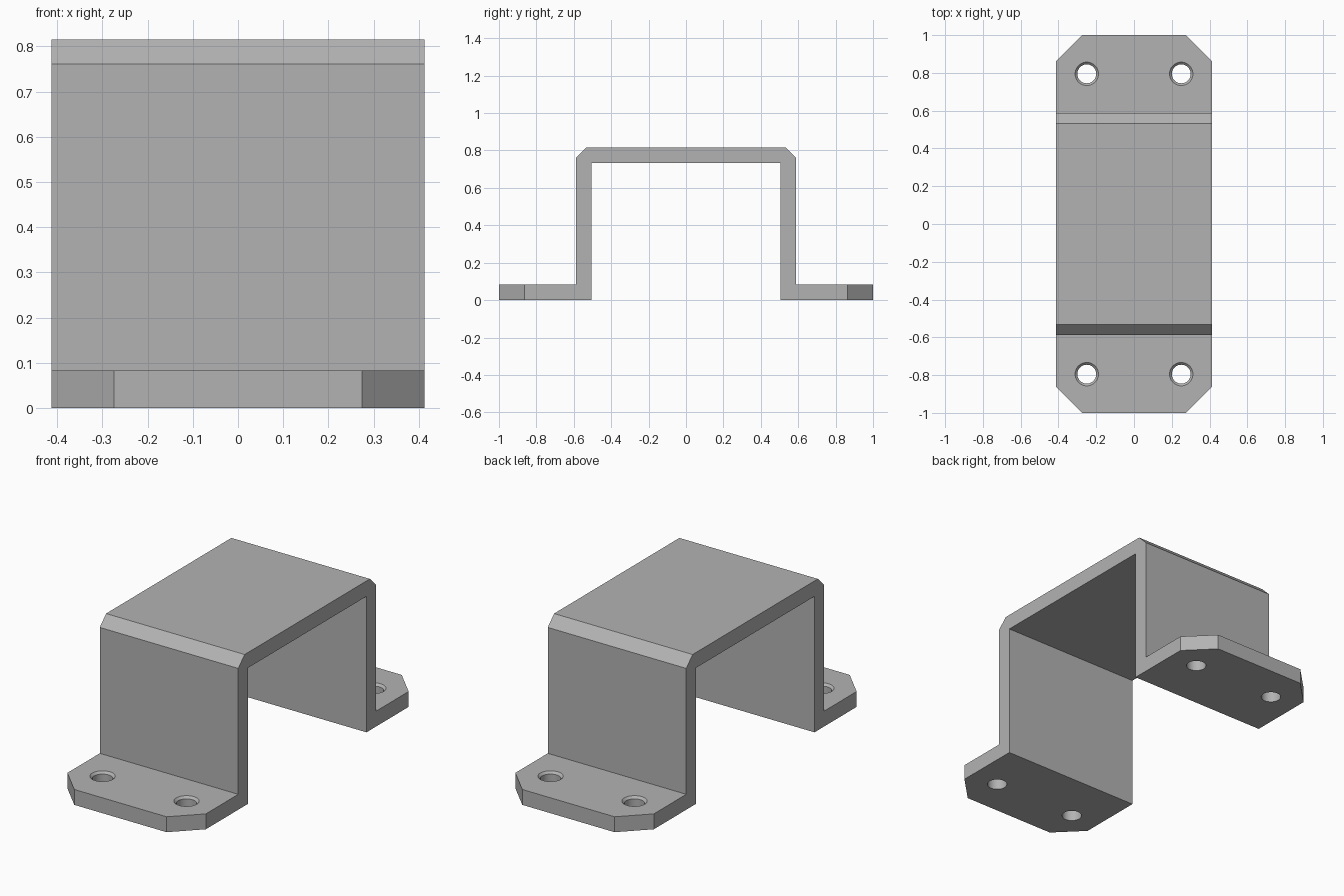
import bpy
import bmesh
from mathutils import Matrix, Vector

cube = bpy.data.objects.get("Cube")
if cube:
    bpy.data.objects.remove(cube, do_unlink=True)

HALF_WIDTH = 0.4125
THICK = 0.083
HEIGHT = 0.815
WALL = 0.587          # outer face of each upright
CHAMFER = 0.054       # top shoulder chamfer
CORNER = 0.1375       # clipped flange corners
HOLE_X, HOLE_Y = 0.25, 0.795
HOLE_R, RIM_R = 0.05, 0.062

grey = bpy.data.materials.new("light grey")
grey.use_nodes = True
colour = (0.45, 0.45, 0.45, 1)
grey.diffuse_color = colour
grey.node_tree.nodes["Principled BSDF"].inputs["Base Color"].default_value = colour


def make_object(name, bm):
    bmesh.ops.recalc_face_normals(bm, faces=bm.faces[:])
    mesh = bpy.data.meshes.new(name)
    bm.to_mesh(mesh)
    bm.free()
    mesh.materials.append(grey)
    obj = bpy.data.objects.new(name, mesh)
    bpy.context.collection.objects.link(obj)
    return obj


# Bracket: half profile mirrored, then extruded across the width
half = [(WALL - THICK, HEIGHT - THICK), (WALL - THICK, 0), (1, 0), (1, THICK),
        (WALL, THICK), (WALL, HEIGHT - CHAMFER), (WALL - CHAMFER, HEIGHT)]
profile = half + [(-y, z) for y, z in reversed(half)]
bm = bmesh.new()
face = bm.faces.new([bm.verts.new((-HALF_WIDTH, y, z)) for y, z in profile])
extruded = bmesh.ops.extrude_face_region(bm, geom=[face])
bmesh.ops.translate(bm, vec=Vector((2 * HALF_WIDTH, 0, 0)),
                    verts=[g for g in extruded["geom"] if isinstance(g, bmesh.types.BMVert)])

# Clipped flange corners
corners = [e for e in bm.edges
           if all(abs(v.co.y) > 0.99 for v in e.verts)
           and abs(e.verts[0].co.z - e.verts[1].co.z) > 0.01]
bmesh.ops.bevel(bm, geom=corners, offset=CORNER, segments=1, affect='EDGES')
bracket = make_object("mounting_bracket", bm)

# Screw holes with a small chamfered rim
bm = bmesh.new()
rim_depth = RIM_R - HOLE_R
extra = 0.02
for sx in (-1, 1):
    for sy in (-1, 1):
        rings = []
        for z, r in ((-extra, HOLE_R), (THICK - rim_depth, HOLE_R),
                     (THICK, RIM_R), (THICK + extra, RIM_R)):
            place = Matrix.Translation((sx * HOLE_X, sy * HOLE_Y, z))
            rings.append(bmesh.ops.create_circle(
                bm, segments=48, radius=r, matrix=place)["verts"])
        for low, high in zip(rings, rings[1:]):
            for i in range(len(low)):
                bm.faces.new((low[i - 1], low[i], high[i], high[i - 1]))
        bm.faces.new(rings[0])
        bm.faces.new(rings[-1])
cutter = make_object("hole_cutter", bm)
cutter.hide_render = True

cut = bracket.modifiers.new("screw_holes", 'BOOLEAN')
cut.operation = 'DIFFERENCE'
cut.solver = 'EXACT'
cut.object = cutter
bpy.ops.object.select_all(action='DESELECT')
bracket.select_set(True)
bpy.context.view_layer.objects.active = bracket
bpy.ops.object.modifier_apply(modifier=cut.name)
bpy.data.objects.remove(cutter, do_unlink=True)
bpy.ops.object.shade_smooth_by_angle(angle=0.5)
